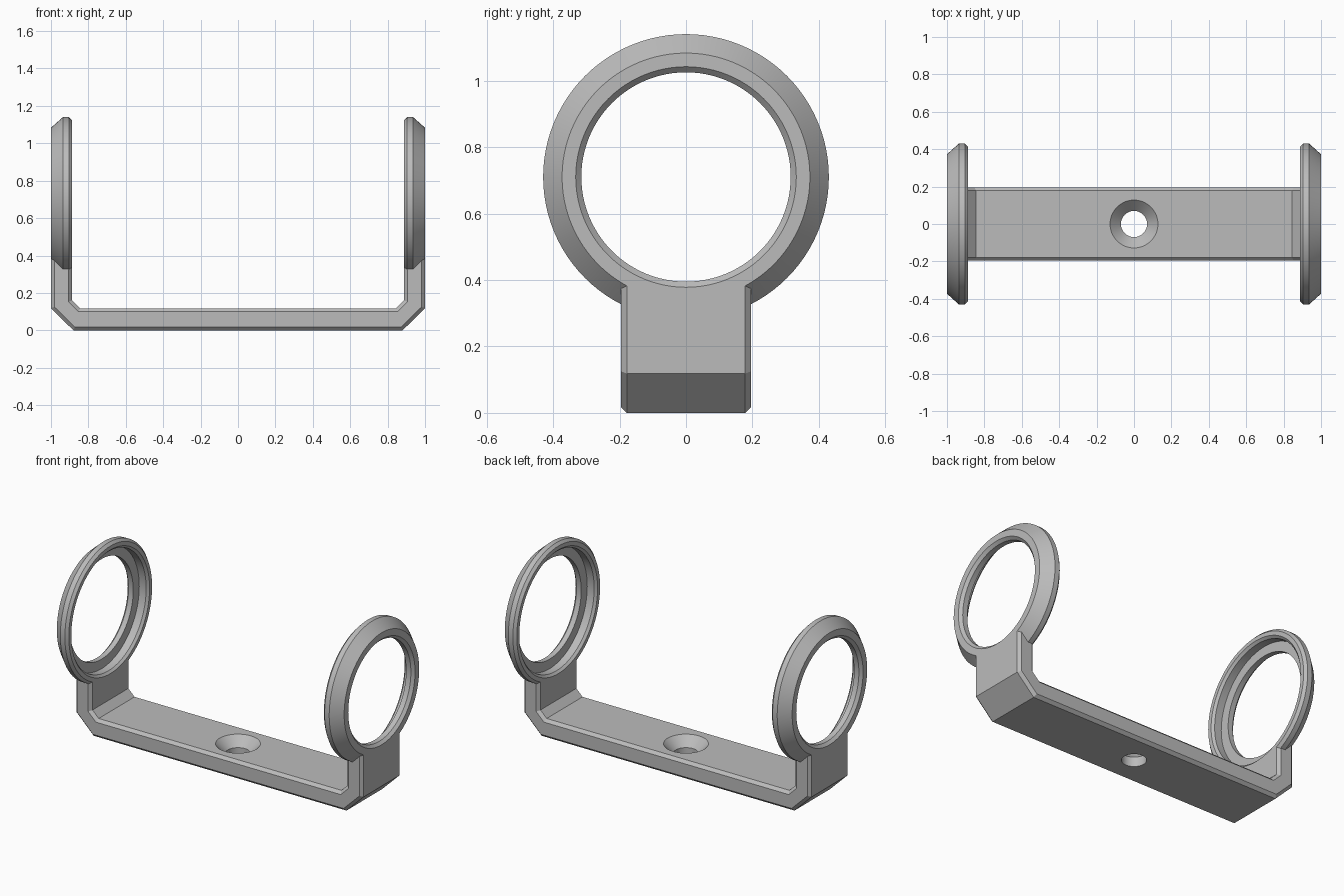
import bpy, bmesh, math

if "Cube" in bpy.data.objects:
    bpy.data.objects.remove(bpy.data.objects["Cube"])

grey = bpy.data.materials.new("light grey")
grey.diffuse_color = (0.5, 0.5, 0.5, 1)
grey.use_nodes = True
grey.node_tree.nodes["Principled BSDF"].inputs["Base Color"].default_value = grey.diffuse_color


def finish(bm, name):
    bmesh.ops.recalc_face_normals(bm, faces=bm.faces)
    me = bpy.data.meshes.new(name)
    bm.to_mesh(me)
    bm.free()
    ob = bpy.data.objects.new(name, me)
    bpy.context.collection.objects.link(ob)
    me.materials.append(grey)
    return ob


def lathe(name, profile, place, n=96):
    """Solid of revolution from (radius, height) points with flat end caps."""
    bm = bmesh.new()
    rings = [[bm.verts.new(place(r * math.cos(2 * math.pi * i / n),
                                 r * math.sin(2 * math.pi * i / n), h))
              for i in range(n)] for r, h in profile]
    for a, b in zip(rings, rings[1:]):
        for i in range(n):
            j = (i + 1) % n
            bm.faces.new((a[i], a[j], b[j], b[i]))
    bm.faces.new(rings[0])
    bm.faces.new(rings[-1])
    return finish(bm, name)


def combine(ob, other, op):
    m = ob.modifiers.new(op, 'BOOLEAN')
    m.operation, m.solver, m.object = op, 'EXACT', other
    bpy.context.view_layer.objects.active = ob
    bpy.ops.object.modifier_apply(modifier=m.name)
    bpy.data.objects.remove(other)


# U-shaped strap: half profile mirrored, extruded in y, long edges chamfered
half = [(0.88, 0), (1, 0.118), (1, 0.43), (0.888, 0.43), (0.888, 0.16), (0.845, 0.118)]
outline = half + [(-x, z) for x, z in reversed(half)]
bm = bmesh.new()
front = bm.faces.new([bm.verts.new((x, -0.196, z)) for x, z in outline])
ext = bmesh.ops.extrude_face_region(bm, geom=[front], use_keep_orig=True)
for v in ext["geom"]:
    if isinstance(v, bmesh.types.BMVert):
        v.co.y = 0.196
bmesh.ops.recalc_face_normals(bm, faces=bm.faces)
rims = [e for e in bm.edges if abs(e.verts[0].co.y - e.verts[1].co.y) < 0.01]
bmesh.ops.bevel(bm, geom=rims, offset=0.018, segments=1, affect='EDGES')
bracket = finish(bm, "bracket")

# Ring holders on both arms: chamfered disc, then stepped bore
disc = [(0.373, 1), (0.43, 0.936), (0.43, 0.904), (0.414, 0.888)]
bore = [(0.349, 1.017), (0.315, 0.983), (0.315, 0.95), (0.375, 0.95),
        (0.375, 0.902), (0.401, 0.876)]
for s in (1, -1):
    def place(a, b, h):
        return (s * h, a, 0.71 + b)
    combine(bracket, lathe("ring", disc, place), 'UNION')
    combine(bracket, lathe("ring_bore", bore, place), 'DIFFERENCE')

# Countersunk screw hole in the middle of the base
hole = [(0.07, -0.05), (0.07, 0.06), (0.138, 0.128)]
combine(bracket, lathe("screw_hole", hole, lambda a, b, h: (a, b, h), 64), 'DIFFERENCE')

bracket.select_set(True)
bpy.context.view_layer.objects.active = bracket
bpy.ops.object.shade_smooth_by_angle(angle=math.radians(20))
